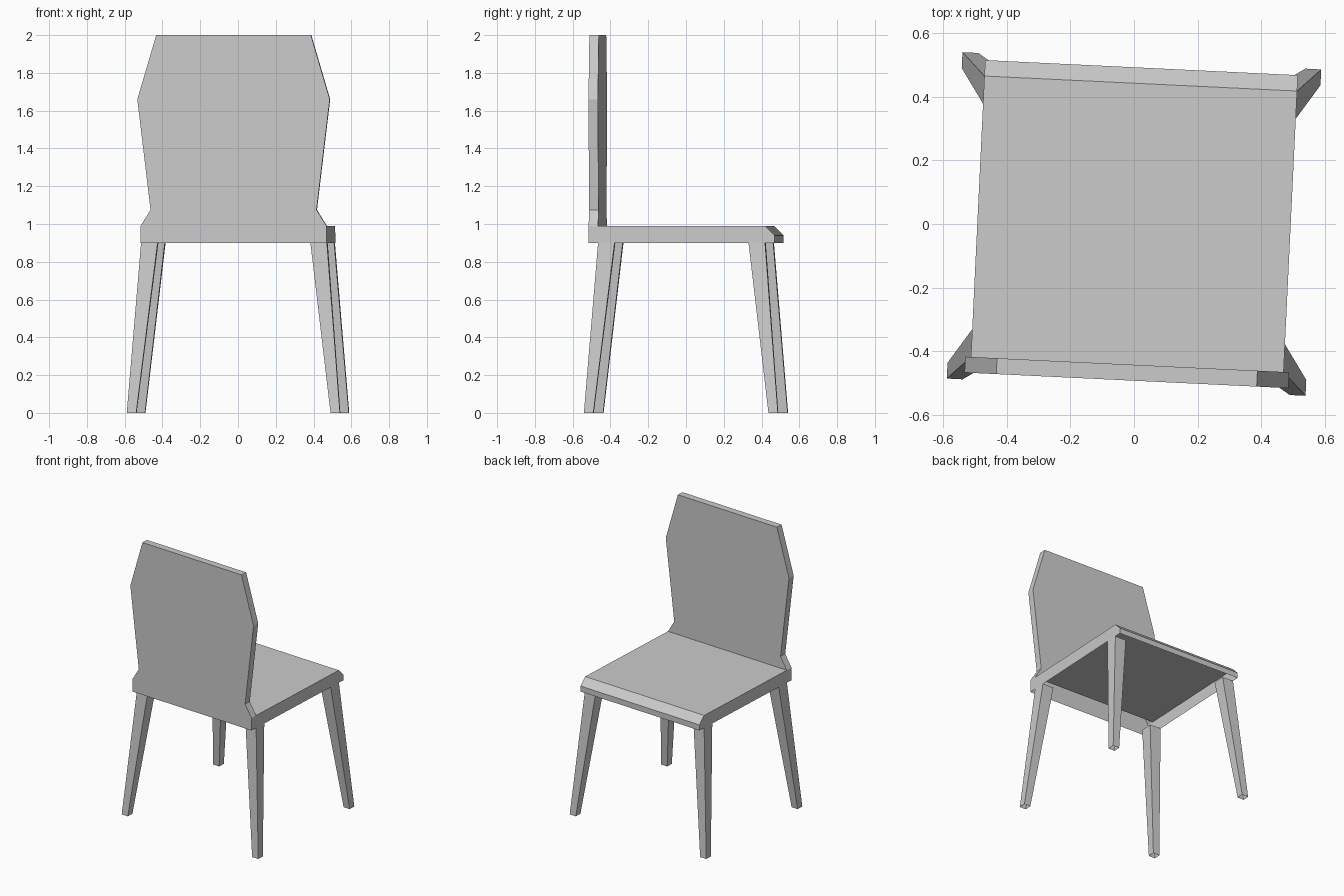
import bpy, bmesh
from math import radians

if "Cube" in bpy.data.objects:
    bpy.data.objects.remove(bpy.data.objects["Cube"])

TURN = radians(-2.75)      # the whole chair is turned slightly about z
H, T = 0.4925, 0.05        # seat half width, back panel thickness


def finish(name, bm):
    """Turn a bmesh into an object carrying the chair's slight turn."""
    bmesh.ops.recalc_face_normals(bm, faces=bm.faces)
    me = bpy.data.meshes.new(name)
    bm.to_mesh(me)
    bm.free()
    ob = bpy.data.objects.new(name, me)
    bpy.context.collection.objects.link(ob)
    ob.rotation_euler.z = TURN
    return ob


def loft(name, ring_a, ring_b, caps=True, open_edges=()):
    """Bridge two matching rings, leaving the listed sides open."""
    bm = bmesh.new()
    a = [bm.verts.new(p) for p in ring_a]
    b = [bm.verts.new(p) for p in ring_b]
    n = len(a)
    for i in range(n):
        if i not in open_edges:
            j = (i + 1) % n
            bm.faces.new((a[i], a[j], b[j], b[i]))
    if caps:
        bm.faces.new(a)
        bm.faces.new(b)
    return finish(name, bm)


# Seat: side profile with a chamfered edge, hollow underneath and below the back
side = [(-H, 0.90), (H, 0.90), (H, 0.94), (H - T, 0.99), (-H + T, 0.99), (-H, 0.99)]
loft("seat", [(-H, y, z) for y, z in side], [(H, y, z) for y, z in side],
     open_edges=(0, 4))

# Backrest: waisted panel outline, open at its bottom edge
half = [(H, 0.99), (0.44, 1.075), (0.51, 1.66), (0.41, 2.0)]
outline = half + [(-x, z) for x, z in reversed(half)]
loft("backrest", [(x, -H, z) for x, z in outline],
     [(x, -H + T, z) for x, z in outline], open_edges=(len(outline) - 1,))


# Legs: one splayed, tapered open tube mirrored to all four corners
def square(x, y, w, z):
    return [(x, y, z), (x - w, y, z), (x - w, y - w, z), (x, y - w, z)]


legs = loft("legs", square(0.565, 0.514, 0.05, 0.0),
            square(H, H - T, 0.0875, 0.90), caps=False)
mirror = legs.modifiers.new("four_corners", 'MIRROR')
mirror.use_axis = (True, True, False)
mirror.use_mirror_merge = False
